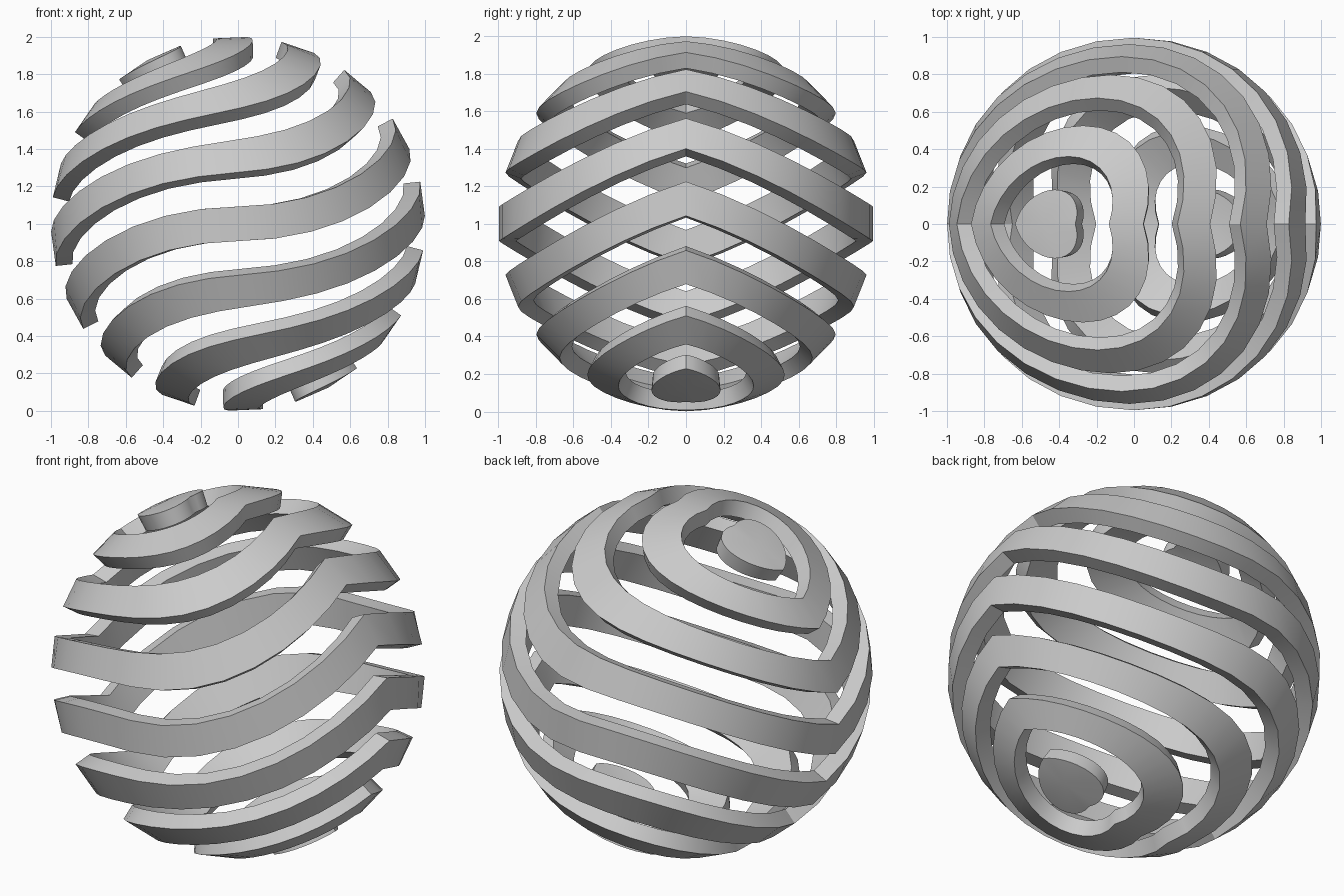
import bpy, bmesh
from math import sin, cos, asin, pi, radians

if "Cube" in bpy.data.objects:
    bpy.data.objects.remove(bpy.data.objects["Cube"])

SEGMENTS, RINGS = 32, 17      # every second ring of faces is left open
TILT = radians(28.9)          # swirl angle on the y = 0 plane
THICKNESS = 0.09


def swirl_point(polar, around):
    """Unit sphere point, rotated about y by an angle fading towards front and back."""
    x, y, z = sin(polar) * cos(around), sin(polar) * sin(around), cos(polar)
    a = -TILT * (1 - asin(min(1, abs(y))) / (pi / 2))
    return (x * cos(a) + z * sin(a), y, z * cos(a) - x * sin(a) + 1)


def strip(name, p0, p1):
    """Ring of the sphere between two polar angles; a pole closes it to a disc."""
    bm = bmesh.new()
    rows = []
    for p in (p0, p1):
        if p in (0, pi):
            rows.append([bm.verts.new(swirl_point(p, 0))] * SEGMENTS)
        else:
            rows.append([bm.verts.new(swirl_point(p, 2 * pi * i / SEGMENTS))
                         for i in range(SEGMENTS)])
    top, low = rows
    for i in range(SEGMENTS):
        j = (i + 1) % SEGMENTS
        corners = (top[i], low[i], low[j], top[j])
        bm.faces.new(list(dict.fromkeys(corners)))
    mesh = bpy.data.meshes.new(name)
    bm.to_mesh(mesh)
    bm.free()
    ob = bpy.data.objects.new(name, mesh)
    bpy.context.collection.objects.link(ob)
    # Thickness grows inward
    mod = ob.modifiers.new("thickness", 'SOLIDIFY')
    mod.thickness, mod.offset = THICKNESS, -1
    bpy.context.view_layer.objects.active = ob
    ob.select_set(True)
    bpy.ops.object.modifier_apply(modifier=mod.name)
    bpy.ops.object.shade_smooth_by_angle(angle=radians(30))
    ob.select_set(False)


step = pi / RINGS
# Pole discs
strip("top_cap", 0, step)
strip("bottom_cap", pi - step, pi)
# Wavy bands
for n in range(1, 8):
    strip(f"wavy_band_{n}", 2 * n * step, (2 * n + 1) * step)
